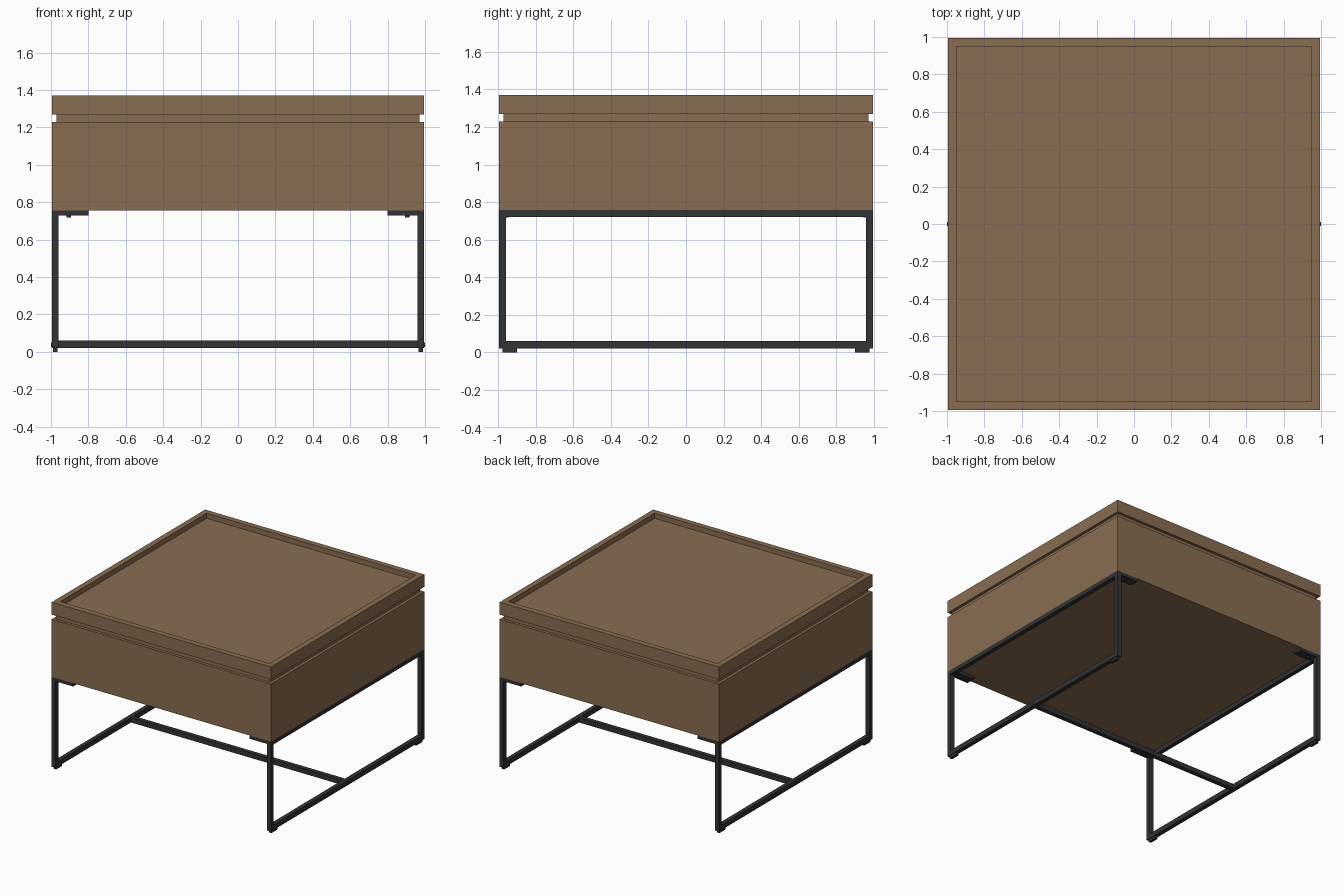
import bpy, bmesh, math
from mathutils import Matrix

if "Cube" in bpy.data.objects:
    bpy.data.objects.remove(bpy.data.objects["Cube"])


def material(name, rgb):
    m = bpy.data.materials.new(name)
    m.diffuse_color = (*rgb, 1)
    m.use_nodes = True
    m.node_tree.nodes["Principled BSDF"].inputs["Base Color"].default_value = m.diffuse_color
    return m


wood = material("brown wood", (0.25, 0.155, 0.085))
metal = material("black metal", (0.032, 0.033, 0.035))


def finish(name, bm, mat):
    bmesh.ops.recalc_face_normals(bm, faces=bm.faces)
    me = bpy.data.meshes.new(name)
    bm.to_mesh(me)
    bm.free()
    me.materials.append(mat)
    ob = bpy.data.objects.new(name, me)
    bpy.context.collection.objects.link(ob)
    return ob


def add_box(bm, x, y, z):
    """Add a box given (min, max) per axis; returns its vertices."""
    verts = bmesh.ops.create_cube(bm, size=1)["verts"]
    for v in verts:
        for i, (a, b) in enumerate((x, y, z)):
            v.co[i] = a if v.co[i] < 0 else b
    return verts


def box(name, x, y, z, mat):
    bm = bmesh.new()
    add_box(bm, x, y, z)
    return finish(name, bm, mat)


H = 0.994           # half width of the table
T = 0.035           # tube width
Z_BODY = 0.757      # underside of the body

# Storage body and recessed neck under the lid
box("storage_body", (-H, H), (-H, H), (Z_BODY, 1.23), wood)
box("lid_neck", (-0.971, 0.971), (-0.971, 0.971), (1.225, 1.275), wood)

# Lid with a sunken tray top
bm = bmesh.new()
add_box(bm, (-H, H), (-H, H), (1.268, 1.37))
bm.normal_update()
top = max(bm.faces, key=lambda f: f.calc_center_median().z)
bmesh.ops.inset_region(bm, faces=[top], thickness=0.065)
bm.faces.ensure_lookup_table()
inner = bmesh.ops.extrude_discrete_faces(bm, faces=[top])["faces"][0]
bmesh.ops.translate(bm, verts=inner.verts, vec=(0, 0, -0.042))
finish("tray_lid", bm, wood)

# Side frames: mitred rectangular loops, with plates, feet and bolts
for side, s in (("left", -1), ("right", 1)):
    xs = sorted((s * H, s * (H - T)))
    bm = bmesh.new()
    outer = [(-H, 0.02), (H, 0.02), (H, Z_BODY), (-H, Z_BODY)]
    hole = [(-H + T, 0.06), (H - T, 0.06), (H - T, Z_BODY - T), (-H + T, Z_BODY - T)]
    rings = [[bm.verts.new((x, y, z)) for y, z in loop]
             for x, loop in ((xs[0], outer), (xs[1], outer), (xs[1], hole), (xs[0], hole))]
    for a in range(4):
        r, q = rings[a], rings[(a + 1) % 4]
        for i in range(4):
            j = (i + 1) % 4
            bm.faces.new((r[i], r[j], q[j], q[i]))
    finish(side + "_frame", bm, metal)

    # Bolt head at the crossbar end
    bm = bmesh.new()
    bmesh.ops.create_cone(bm, cap_ends=True, segments=16, radius1=0.012, radius2=0.012, depth=0.02,
                          matrix=Matrix.Translation((s * 0.99, 0, 0.037)) @ Matrix.Rotation(math.pi / 2, 4, 'Y'))
    finish(side + "_bolt", bm, metal)

    for end, e in (("front", -1), ("back", 1)):
        tag = f"{end}_{side}"
        # Mounting plate under the body
        box(tag + "_plate", sorted((s * 0.96, s * 0.80)), sorted((e * H, e * 0.92)),
            (0.73, Z_BODY), metal)
        # Plate screw
        bm = bmesh.new()
        bmesh.ops.create_cone(bm, cap_ends=True, segments=16, radius1=0.012, radius2=0.012, depth=0.015,
                              matrix=Matrix.Translation((s * 0.905, e * 0.957, 0.7245)))
        finish(tag + "_screw", bm, metal)
        # Foot pad
        box(tag + "_foot", sorted((s * 0.988, s * 0.965)), sorted((e * 0.978, e * 0.90)),
            (0, 0.022), metal)

# Crossbar joining the two frames
box("crossbar", (-H + T, H - T), (-T / 2, T / 2), (0.02, 0.06), metal)
